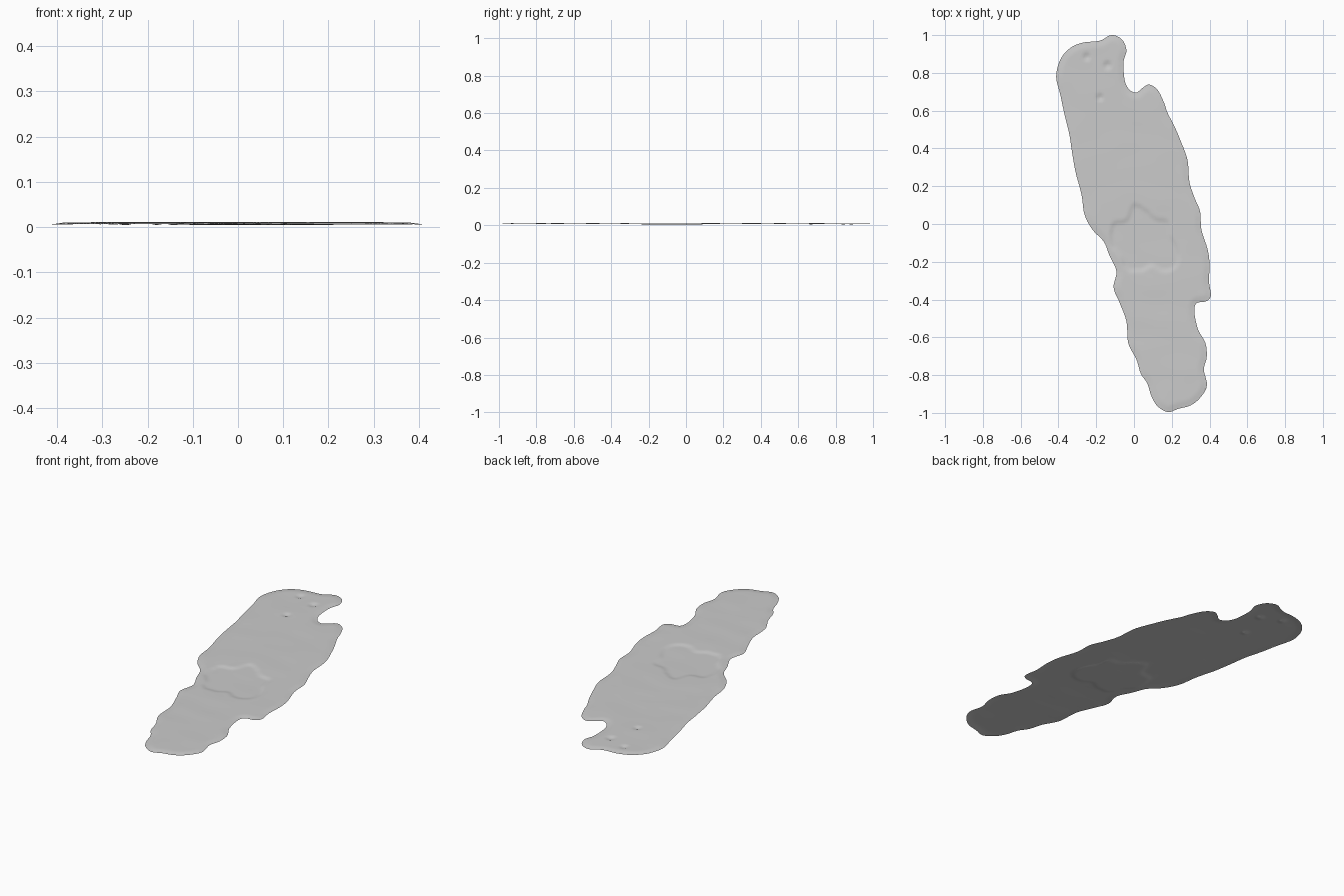
import bpy, math
from mathutils import Vector, kdtree, noise
from mathutils.geometry import delaunay_2d_cdt

if "Cube" in bpy.data.objects:
    bpy.data.objects.remove(bpy.data.objects["Cube"])

# Outer edge of the puddle, clockwise from the top
EDGE = [(-.12, 1), (-.065, .978), (-.04, .92), (-.055, .86), (-.05, .765), (-.028, .715), (.01, .695),
        (.045, .72), (.08, .738), (.125, .71), (.16, .64), (.177, .59), (.215, .515), (.245, .445),
        (.283, .34), (.293, .225), (.32, .14), (.35, .065), (.357, -.03), (.39, -.135), (.4, -.215),
        (.397, -.305), (.407, -.38), (.38, -.41), (.33, -.42), (.32, -.47), (.34, -.56), (.378, -.63),
        (.385, -.705), (.37, -.77), (.386, -.855), (.352, -.918), (.3, -.96), (.235, -.978),
        (.18, -.996), (.125, -.965), (.093, -.913), (.07, -.844), (.035, -.79), (.013, -.717),
        (-.03, -.632), (-.04, -.516), (-.077, -.415), (-.108, -.336), (-.093, -.25), (-.13, -.167),
        (-.16, -.093), (-.22, -.03), (-.262, .05), (-.278, .156), (-.31, .278), (-.33, .394),
        (-.342, .474), (-.368, .58), (-.39, .685), (-.412, .78), (-.39, .87), (-.34, .93),
        (-.272, .96), (-.182, .97)]
# Edge of the shallow basin in the middle
BASIN = [(0, .1), (.065, .07), (.11, .03), (.178, .01), (.193, -.06), (.235, -.145), (.225, -.22),
         (.16, -.25), (.093, -.22), (.04, -.245), (-.035, -.24), (-.07, -.17), (-.12, -.1),
         (-.108, 0), (-.04, .02)]
# Small dents: x, y, radius
DENTS = [(-.25, .885, .025), (-.14, .84, .028), (-.18, .67, .024)]
STEP = 0.0125


def smooth_loop(pts, n):
    """Closed Catmull-Rom curve through the points."""
    p = [Vector(q) for q in pts]
    out = []
    for i in range(len(p)):
        a, b, c, d = p[i - 1], p[i], p[(i + 1) % len(p)], p[(i + 2) % len(p)]
        for k in range(n):
            t = k / n
            out.append(0.5 * (2 * b + (c - a) * t + (2 * a - 5 * b + 4 * c - d) * t * t
                              + (3 * b - a - 3 * c + d) * t ** 3))
    return out


def inside(x, y, loop):
    hit = False
    for i in range(len(loop)):
        a, b = loop[i - 1], loop[i]
        if (a.y > y) != (b.y > y) and x < (b.x - a.x) * (y - a.y) / (b.y - a.y) + a.x:
            hit = not hit
    return hit


def tree_of(loop):
    t = kdtree.KDTree(len(loop))
    for i, p in enumerate(loop):
        t.insert((p.x, p.y, 0), i)
    t.balance()
    return t


def ease(t):
    t = min(max(t, 0), 1)
    return t * t * (3 - 2 * t)


edge = list(reversed(smooth_loop(EDGE, 5)))
basin = smooth_loop(BASIN, 8)
edge_tree = tree_of(edge)
basin_tree = tree_of(basin)


def height(x, y):
    z = 0.0065 + 0.004 * ease(edge_tree.find((x, y, 0))[2] / 0.035)   # rounded rim
    d = basin_tree.find((x, y, 0))[2]
    z -= 0.005 * ease(0.5 + (d if inside(x, y, basin) else -d) / 0.03)
    for dx, dy, r in DENTS:
        z -= 0.006 * ease(1.3 * (1 - math.hypot(x - dx, y - dy) / r))
    return z + 0.0012 * noise.noise((x * 6, y * 9, 0.3))              # gentle ripples


# Fill the outline with an even field of points
points = list(edge)
for j in range(int(2 / STEP)):
    for i in range(int(0.84 / STEP)):
        x, y = -0.42 + (i + 0.5 * (j % 2)) * STEP, -1 + j * STEP
        if edge_tree.find((x, y, 0))[2] > 0.5 * STEP and inside(x, y, edge):
            points.append(Vector((x, y)))
verts, _, faces, *_ = delaunay_2d_cdt(points, [], [list(range(len(edge)))], 1, 1e-5)

# Single thin sheet
mesh = bpy.data.meshes.new("puddle")
mesh.from_pydata([(v.x, v.y, height(v.x, v.y)) for v in verts], [], faces)
mesh.update()
if mesh.polygons[0].normal.z < 0:
    mesh.flip_normals()
mesh.polygons.foreach_set("use_smooth", [True] * len(mesh.polygons))
puddle = bpy.data.objects.new("puddle", mesh)
bpy.context.collection.objects.link(puddle)
